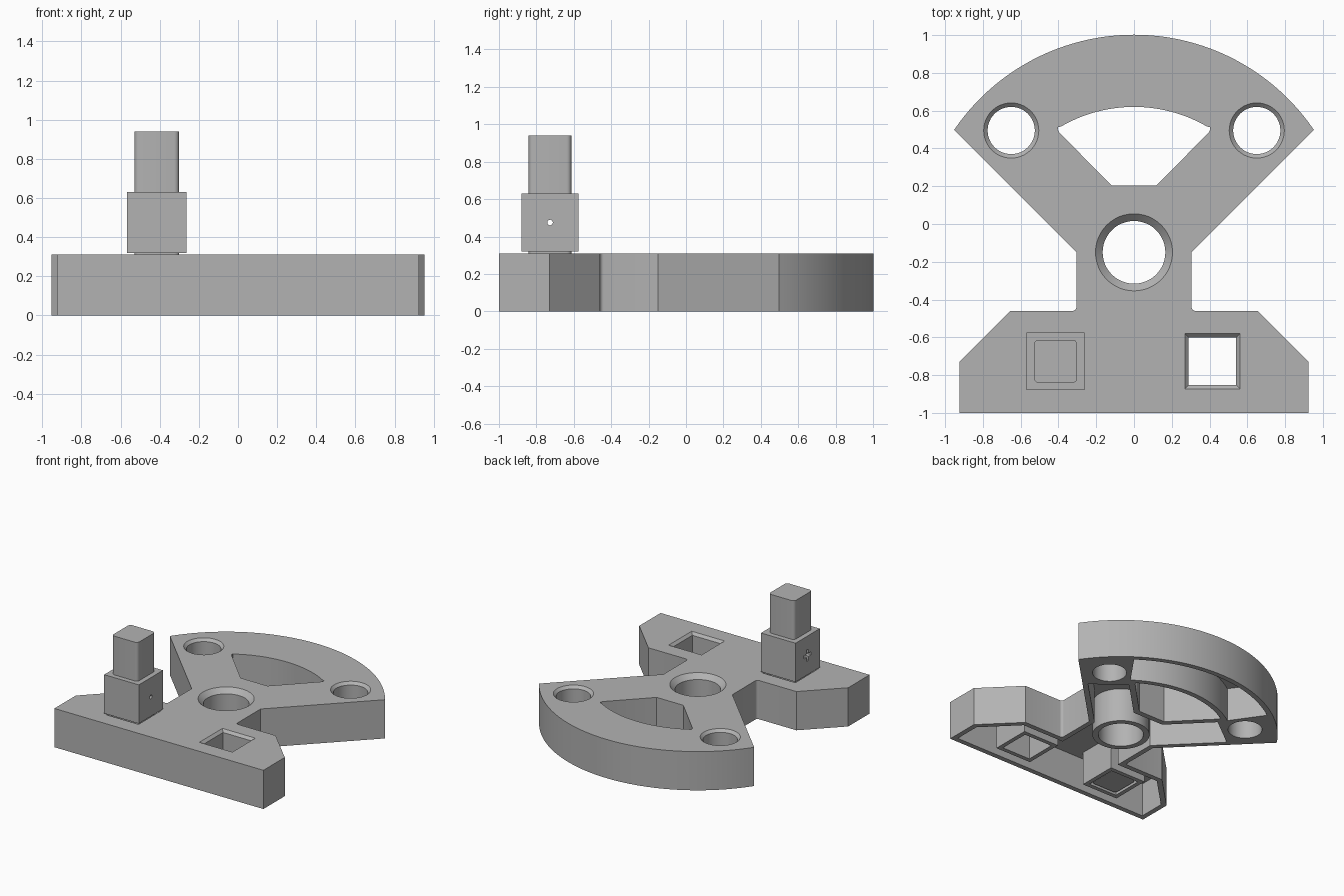
import bpy, bmesh, math

if "Cube" in bpy.data.objects:
    bpy.data.objects.remove(bpy.data.objects["Cube"])

H, WALL = 0.31, 0.04          # plate height, wall and roof thickness
ROOF = H - WALL
HUB = (0.0, -0.15)            # centre of the arcs and of the main bore
PEG = (-0.415, -0.727)        # peg and its socket
SOCKETS = [PEG, (0.415, -0.727)]
EYES = [(-0.65, 0.495), (0.65, 0.495)]

grey = bpy.data.materials.new("plain grey")
grey.diffuse_color = (0.45, 0.45, 0.45, 1)
grey.use_nodes = True
grey.node_tree.nodes["Principled BSDF"].inputs["Base Color"].default_value = grey.diffuse_color


def loft(name, rings):
    """Solid from matching closed rings, each given as (points, z)."""
    bm = bmesh.new()
    rows = [[bm.verts.new((x, y, z)) for x, y in pts] for pts, z in rings]
    n = len(rows[0])
    bm.faces.new(rows[0])
    bm.faces.new(rows[-1])
    for a, b in zip(rows, rows[1:]):
        for i in range(n):
            j = (i + 1) % n
            bm.faces.new((a[i], a[j], b[j], b[i]))
    bmesh.ops.recalc_face_normals(bm, faces=bm.faces[:])
    me = bpy.data.meshes.new(name)
    bm.to_mesh(me)
    bm.free()
    ob = bpy.data.objects.new(name, me)
    bpy.context.collection.objects.link(ob)
    me.materials.append(grey)
    return ob


def arc(c, r, a0, a1, n):
    return [(c[0] + r * math.cos(math.radians(a0 + (a1 - a0) * i / n)),
             c[1] + r * math.sin(math.radians(a0 + (a1 - a0) * i / n))) for i in range(n + 1)]


def circle(c, r, n=48):
    return arc(c, r, 0, 360, n)[:-1]


def square(c, h):
    return [(c[0] + sx * h, c[1] + sy * h) for sx, sy in ((1, 1), (-1, 1), (-1, -1), (1, -1))]


def round_square(c, h, r):
    pts = []
    for k, (sx, sy) in enumerate(((1, 1), (-1, 1), (-1, -1), (1, -1))):
        pts += arc((c[0] + sx * (h - r), c[1] + sy * (h - r)), r, 90 * k, 90 * k + 90, 5)
    return pts


def mirrored(half):
    return half + [(-x, y) for x, y in reversed(half) if x > 1e-6]


def combine(target, tool, op):
    mod = target.modifiers.new(op, 'BOOLEAN')
    mod.operation, mod.solver, mod.object = op, 'EXACT', tool
    bpy.context.view_layer.objects.active = target
    bpy.ops.object.modifier_apply(modifier=mod.name)
    bpy.data.objects.remove(tool)


# Plate outline: fan, neck and chamfered foot
edge = math.degrees(math.atan2(0.65, 0.955))
outline = mirrored(arc(HUB, 1.152, 90, edge, 24) + [(0.305, -0.15)]
                   + arc((0.325, -0.44), 0.02, 180, 270, 4)
                   + [(0.655, -0.46), (0.925, -0.73), (0.925, -1.0)])
plate = loft("plate", [(outline, 0), (outline, H)])

# Underside pockets
main_pocket = mirrored([(0, 0.16), (0.137, 0.16), (0.425, 0.45), (0.665, 0.267), (0.265, -0.133),
                        (0.265, -0.5), (0.638, -0.5), (0.885, -0.747), (0.885, -0.96)])
fan_pocket = arc(HUB, 1.112, 55, 125, 32) + arc(HUB, 0.81, 125, 55, 32)
for pts in (main_pocket, fan_pocket):
    combine(plate, loft("pocket", [(pts, -0.1), (pts, ROOF)]), 'DIFFERENCE')

# Hub tube and socket walls
combine(plate, loft("hub", [(circle(HUB, 0.21), 0), (circle(HUB, 0.21), H - 0.01)]), 'UNION')
for c in SOCKETS:
    combine(plate, loft("socket", [(square(c, 0.16), 0), (square(c, 0.16), H - 0.01)]), 'UNION')

# Fan window
window = mirrored(arc(HUB, 0.77, 90, 60, 14) + [(0.402, 0.512), (0.404, 0.5), (0.397, 0.486),
                                                (0.118, 0.203)])
combine(plate, loft("window", [(window, -0.1), (window, H + 0.1)]), 'DIFFERENCE')


# Through holes with a chamfered mouth
def bore(shape, c, r, lip):
    e = 0.02
    combine(plate, loft("bore", [(shape(c, r), -0.1), (shape(c, r), H - lip),
                                 (shape(c, r + lip + e), H + e)]), 'DIFFERENCE')


bore(circle, HUB, 0.166, 0.038)
for c in EYES:
    bore(circle, c, 0.125, 0.021)
for c in SOCKETS:
    bore(square, c, 0.126, 0.02)

# Peg: rounded square shaft with a wider square collar
shaft_ring = round_square(PEG, 0.114, 0.025)
peg = loft("peg", [(shaft_ring, 0.01), (shaft_ring, 0.94)])
combine(peg, loft("collar", [(square(PEG, 0.153), 0.32), (square(PEG, 0.153), 0.63)]), 'UNION')


# Cross pin hole along x, with a cross-shaped recess on the left face
def side_cut(pts, x0, x1):
    tool = loft("side_cut", [(pts, x0), (pts, x1)])
    for v in tool.data.vertices:
        y, z, x = v.co
        v.co = (x, PEG[1] + y, 0.475 + z)
    combine(peg, tool, 'DIFFERENCE')


side_cut(circle((0, 0), 0.015, 16), -1, 0)
a, b = 0.045, 0.013
side_cut([(a, b), (b, b), (b, a), (-b, a), (-b, b), (-a, b),
          (-a, -b), (-b, -b), (-b, -a), (b, -a), (b, -b), (a, -b)], -0.7, PEG[0] - 0.1)

# Smooth the curved walls, keep edges sharp
for ob in (plate, peg):
    bpy.ops.object.select_all(action='DESELECT')
    ob.select_set(True)
    bpy.context.view_layer.objects.active = ob
    bpy.ops.object.shade_smooth_by_angle(angle=math.radians(25))
